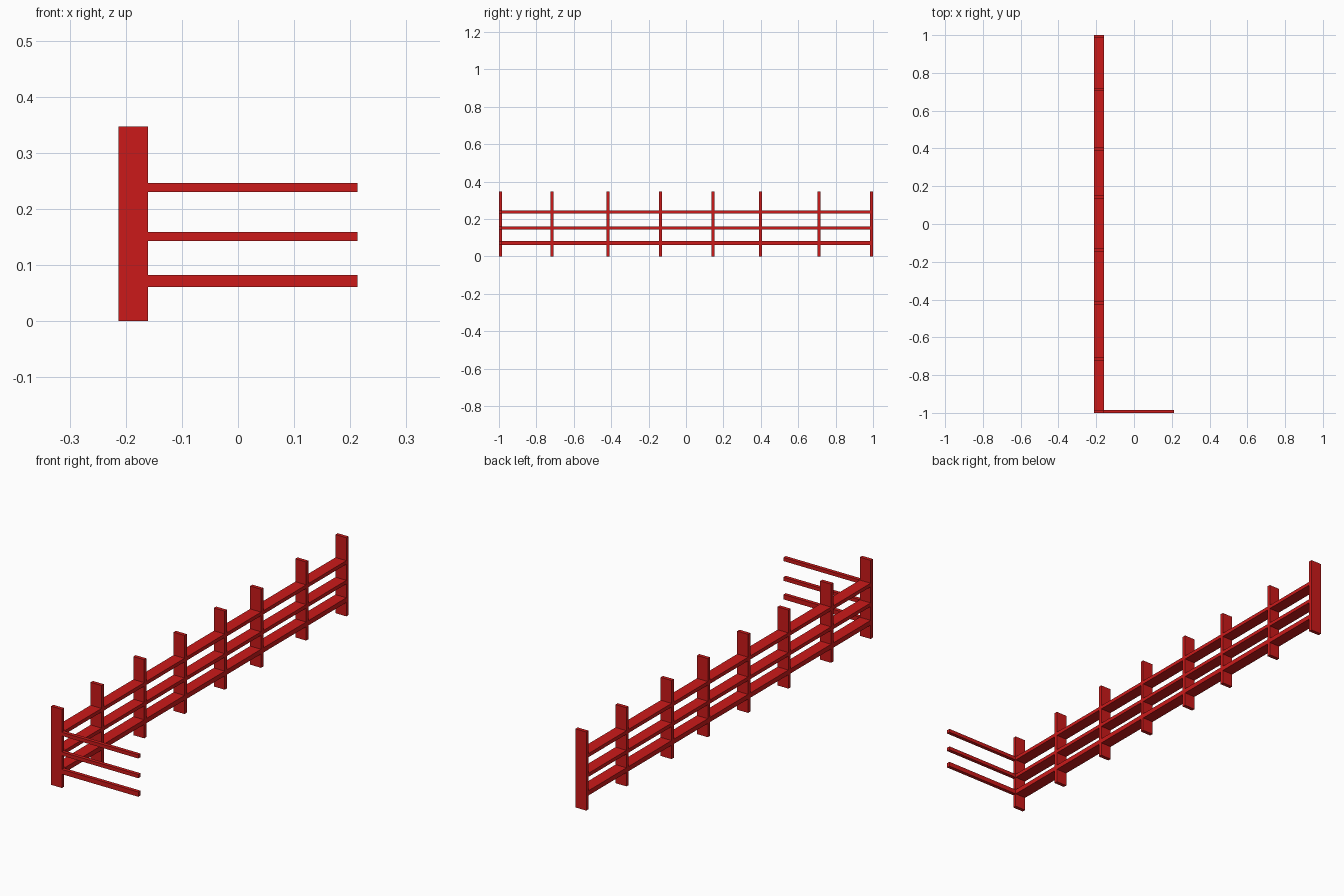
import bpy

if "Cube" in bpy.data.objects:
    bpy.data.objects.remove(bpy.data.objects["Cube"])

red = bpy.data.materials.new("red_paint")
red.diffuse_color = (0.6, 0.01, 0.01, 1)
red.use_nodes = True
red.node_tree.nodes["Principled BSDF"].inputs["Base Color"].default_value = red.diffuse_color


def box(name, x, y, z):
    """Axis-aligned box from (min, max) pairs."""
    bpy.ops.mesh.primitive_cube_add(size=1, location=[sum(r) / 2 for r in (x, y, z)])
    ob = bpy.context.object
    ob.name = name
    ob.scale = [r[1] - r[0] for r in (x, y, z)]
    bpy.ops.object.transform_apply(location=False, rotation=False, scale=True)
    ob.data.materials.append(red)
    return ob


X0, X1 = -0.213, -0.160   # depth of the long fence run
T = 0.008                 # half thickness of a post
RAILS = {"lower": (0.061, 0.082), "middle": (0.143, 0.159), "upper": (0.230, 0.246)}

# Upright posts, unevenly spaced along the run
for i, y in enumerate((-0.992, -0.716, -0.418, -0.137, 0.144, 0.397, 0.712, 0.992)):
    box(f"post_{i + 1}", (X0, X1), (y - T, y + T), (0, 0.347))

# Long rails between the end posts, and short rails returning from the front post
for level, z in RAILS.items():
    box(f"{level}_long_rail", (X0, X1), (-0.984, 0.984), z)
    box(f"{level}_return_rail", (X1, 0.213), (-1.0, -0.984), z)
